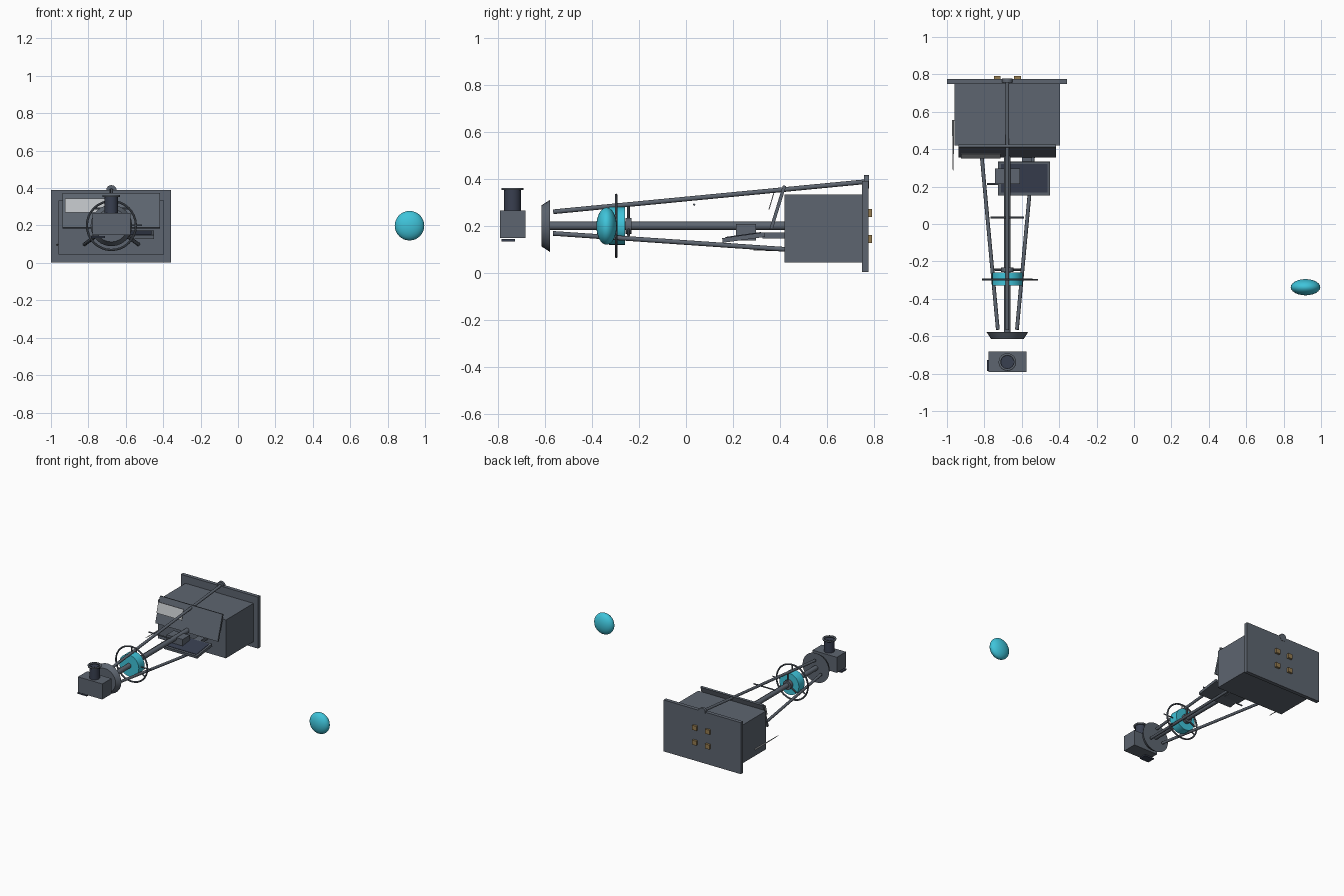
import bpy, bmesh, math
from mathutils import Vector

if "Cube" in bpy.data.objects:
    bpy.data.objects.remove(bpy.data.objects["Cube"])

CX, CZ = -0.677, 0.2   # long axis of the assembly


def material(name, rgb):
    m = bpy.data.materials.new(name)
    m.diffuse_color = (*rgb, 1)
    m.use_nodes = True
    m.node_tree.nodes["Principled BSDF"].inputs["Base Color"].default_value = m.diffuse_color
    return m


STEEL = material("steel", (0.11, 0.13, 0.16))
DARK = material("dark", (0.04, 0.05, 0.08))
CYAN = material("cyan", (0.05, 0.55, 0.7))
BRONZE = material("bronze", (0.3, 0.2, 0.08))
PALE = material("pale", (0.5, 0.52, 0.54))


def finish(name, mat, smooth=False):
    o = bpy.context.object
    o.name = name
    o.data.materials.append(mat)
    if smooth:
        bpy.ops.object.shade_smooth_by_angle(angle=math.radians(35))
    return o


def box(name, x, y, z, mat=STEEL):
    bpy.ops.mesh.primitive_cube_add(size=1, location=[sum(r) / 2 for r in (x, y, z)])
    o = finish(name, mat)
    o.scale = [r[1] - r[0] for r in (x, y, z)]
    return o


def rod(name, a, b, r1, r2=None, mat=STEEL, sides=16):
    a, b = Vector(a), Vector(b)
    bpy.ops.mesh.primitive_cone_add(vertices=sides, radius1=r1, radius2=r1 if r2 is None else r2,
                                    depth=(b - a).length, location=(a + b) / 2,
                                    rotation=(b - a).to_track_quat('Z', 'Y').to_euler())
    return finish(name, mat, True)


def slab(name, x, a, b, t, mat=STEEL):
    """Tilted plate: centre line a-b in the y,z plane, thickness t, spanning x."""
    a, b = Vector(a), Vector(b)
    d = (b - a).normalized()
    n = Vector((-d.y, d.x)) * t / 2
    bm = bmesh.new()
    f = bm.faces.new([bm.verts.new((x[0], p.x, p.y)) for p in (a + n, a - n, b - n, b + n)])
    ext = bmesh.ops.extrude_face_region(bm, geom=[f])
    bmesh.ops.translate(bm, vec=(x[1] - x[0], 0, 0),
                        verts=[v for v in ext['geom'] if isinstance(v, bmesh.types.BMVert)])
    bmesh.ops.recalc_face_normals(bm, faces=bm.faces)
    me = bpy.data.meshes.new(name)
    bm.to_mesh(me)
    bm.free()
    o = bpy.data.objects.new(name, me)
    bpy.context.collection.objects.link(o)
    me.materials.append(mat)
    return o


# Rear plate, main housing and bolts
box("rear_plate", (-1, -0.357), (0.748, 0.776), (0.003, 0.39))
box("main_housing", (-0.961, -0.395), (0.42, 0.75), (0.045, 0.333))
for x in (-0.731, -0.623):
    for z in (0.144, 0.255):
        box("rear_bolt", (x - 0.018, x + 0.018), (0.77, 0.792), (z - 0.017, z + 0.017), BRONZE)
rod("top_hinge", (CX, 0.757, 0.388), (CX, 0.778, 0.388), 0.028)

# Tilted console and pale screen
slab("console_panel", (-0.938, -0.418), (0.362, 0.187), (0.419, 0.371), 0.014)
slab("console_screen", (-0.925, -0.715), (0.353, 0.27), (0.375, 0.345), 0.004, PALE)

# Central shaft and three splayed legs
rod("central_shaft", (CX, -0.59, CZ), (CX, 0.42, CZ), 0.018)
rod("top_leg", (CX, -0.565, 0.26), (CX, 0.765, 0.388), 0.01)
for s in (-1, 1):
    rod("lower_leg", (CX + s * 0.051, -0.565, 0.168), (CX + s * 0.143, 0.425, 0.1), 0.01)

# Front dish
rod("front_dish", (CX, -0.614, CZ), (CX, -0.578, CZ), 0.088, 0.111, sides=24)

# Eyepiece block with open tube
box("eyepiece_block", (-0.778, -0.576), (-0.791, -0.682), (0.149, 0.266), STEEL)
box("eyepiece_foot", (-0.787, -0.71), (-0.785, -0.728), (0.134, 0.144), DARK)
ey = -0.738
rod("eyepiece_tube", (CX, ey, 0.26), (CX, ey, 0.352), 0.036, mat=DARK, sides=24)
bpy.ops.mesh.primitive_cylinder_add(vertices=24, radius=0.041, depth=0.01, end_fill_type='NOTHING',
                                    location=(CX, ey, 0.357))
flange = finish("eyepiece_flange", STEEL, True)
solid = flange.modifiers.new("wall", 'SOLIDIFY')
solid.thickness = 0.012
solid.offset = 0

# Drum, hand wheel and three-spoke spider
rod("drum", (CX, -0.328, CZ), (CX, -0.26, CZ), 0.081, mat=CYAN, sides=24)
bpy.ops.mesh.primitive_torus_add(location=(CX, -0.297, CZ), rotation=(math.pi / 2, 0, 0),
                                 major_radius=0.131, minor_radius=0.006,
                                 major_segments=32, minor_segments=8)
finish("hand_wheel", STEEL, True)
rod("wheel_handle", (CX + 0.08, -0.297, CZ), (CX + 0.164, -0.297, CZ), 0.004, sides=8)
rod("spider_hub", (CX, -0.257, CZ), (CX, -0.232, CZ), 0.034)
for k in range(3):
    a = math.pi / 2 + k * math.tau / 3
    c, s = math.cos(a), math.sin(a)
    rod("spider_spoke", (CX, -0.244, CZ), (CX + 0.08 * c, -0.244, CZ + 0.08 * s), 0.006, sides=8)
    rod("wheel_spoke", (CX, -0.297, CZ), (CX + 0.13 * c, -0.297, CZ + 0.13 * s), 0.005, sides=8)

# Cross bars and side needle
rod("cross_bar", (-0.766, 0.035, 0.29), (-0.588, 0.035, 0.29), 0.005, sides=8)
rod("side_bar", (-0.785, 0.213, 0.14), (-0.7, 0.213, 0.14), 0.005, sides=8)
rod("side_needle", (-0.967, 0.555, 0.097), (-0.967, 0.287, 0.097), 0.006, 0.002, PALE, 8)

# Keypad shelf, its arm and the shaft block
box("shaft_block", (-0.744, -0.61), (0.213, 0.298), (0.138, 0.208))
slab("keypad_shelf", (-0.727, -0.449), (0.155, 0.138), (0.334, 0.163), 0.02)
slab("keypad_face", (-0.71, -0.463), (0.168, 0.151), (0.32, 0.172), 0.004, DARK)
box("shelf_arm", (-0.6, -0.545), (0.325, 0.425), (0.147, 0.171))

# Separate floating lens
bpy.ops.mesh.primitive_uv_sphere_add(segments=24, ring_count=16, radius=0.079,
                                     location=(0.917, -0.338, 0.199))
finish("floating_lens", CYAN, True).scale = (1, 0.55, 1)
